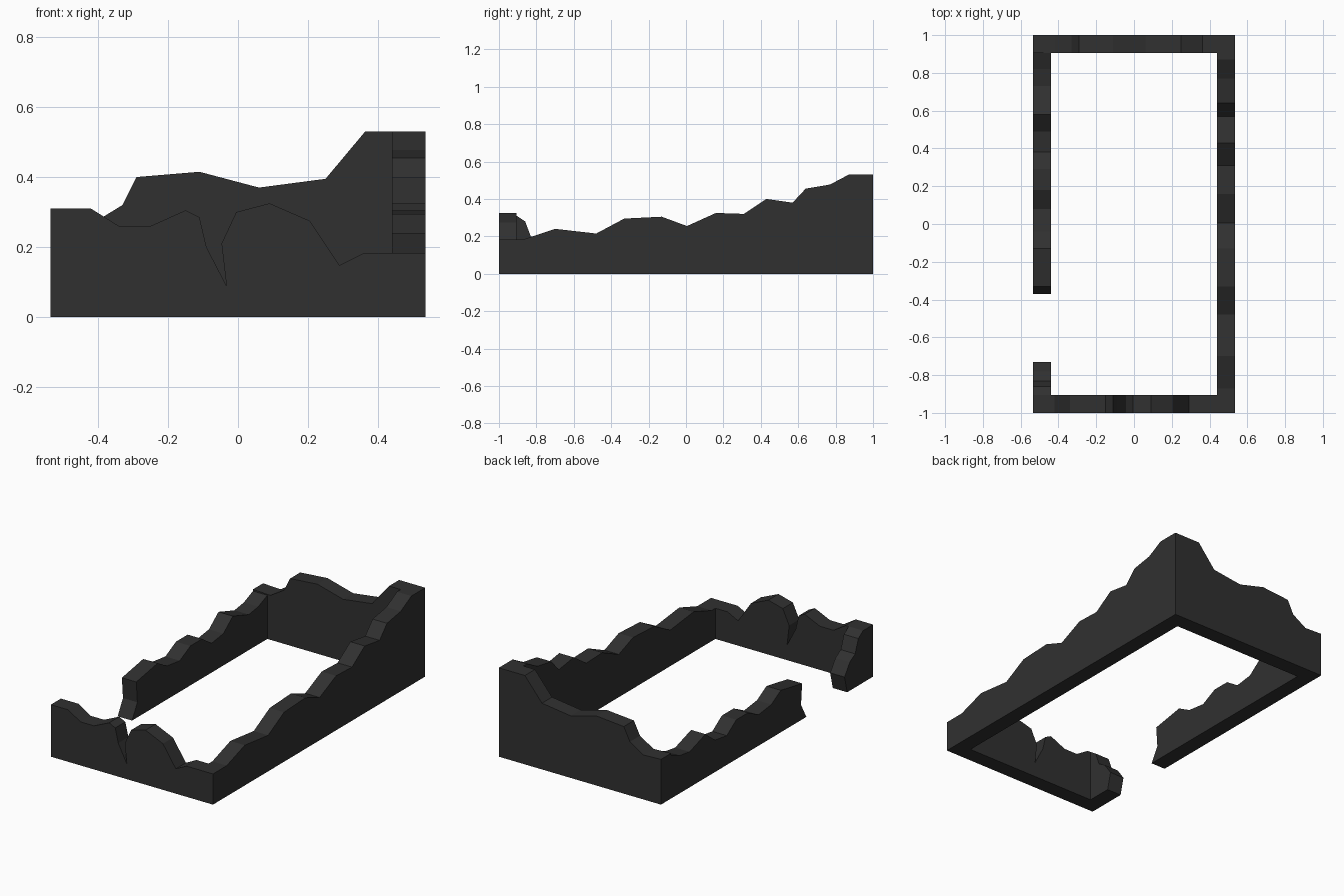
import bpy
import bmesh
from mathutils import Vector

cube = bpy.data.objects.get("Cube")
if cube:
    bpy.data.objects.remove(cube)

# Single dark stone colour
stone = bpy.data.materials.new("dark_stone")
stone.use_nodes = True
COLOUR = (0.03, 0.03, 0.03, 1)
stone.diffuse_color = COLOUR
bsdf = stone.node_tree.nodes["Principled BSDF"]
bsdf.inputs["Base Color"].default_value = COLOUR
bsdf.inputs["Roughness"].default_value = 0.9

HALF_W, HALF_L, THICK = 0.535, 1.0, 0.095
INNER_L = HALF_L - THICK


def wall(name, outline, axis, start):
    """Extrude an upright outline of (distance, height) through the wall thickness."""
    bm = bmesh.new()
    if axis == "x":
        points = [Vector((d, start, h)) for d, h in outline]
        push = Vector((0, THICK, 0))
    else:
        points = [Vector((start, d, h)) for d, h in outline]
        push = Vector((THICK, 0, 0))
    face = bm.faces.new([bm.verts.new(p) for p in points])
    result = bmesh.ops.extrude_face_region(bm, geom=[face], use_keep_orig=True)
    moved = [v for v in result["geom"] if isinstance(v, bmesh.types.BMVert)]
    bmesh.ops.translate(bm, verts=moved, vec=push)
    bmesh.ops.recalc_face_normals(bm, faces=bm.faces)
    mesh = bpy.data.meshes.new(name)
    bm.to_mesh(mesh)
    bm.free()
    mesh.materials.append(stone)
    obj = bpy.data.objects.new(name, mesh)
    bpy.context.collection.objects.link(obj)
    return obj


# Front wall with a deep crack
front_top = [(-HALF_W, .31), (-.42, .31), (-.34, .26), (-.25, .26), (-.15, .305),
             (-.11, .285), (-.09, .2), (-.033, .09), (-.047, .21), (-.005, .3),
             (.09, .325), (.205, .275), (.29, .148), (.36, .183), (HALF_W, .183)]
wall("front_wall", [(-HALF_W, 0), *front_top, (HALF_W, 0)], "x", -HALF_L)

# Back wall rising to the tall corner
back_top = [(-HALF_W, .27), (-.42, .265), (-.33, .32), (-.29, .4), (-.11, .415),
            (.06, .37), (.25, .395), (.363, .53), (HALF_W, .53)]
wall("back_wall", [(-HALF_W, 0), *back_top, (HALF_W, 0)], "x", INNER_L)

# Long unbroken left wall
left_top = [(-INNER_L, .183), (-.87, .183), (-.7, .24), (-.48, .215), (-.33, .295),
            (-.13, .305), (.005, .255), (.16, .325), (.31, .32), (.43, .4),
            (.57, .38), (.64, .455), (.77, .477), (.87, .53), (INNER_L, .53)]
wall("left_wall", [(-INNER_L, 0), *left_top, (INNER_L, 0)], "y", HALF_W - THICK)

# Right wall, broken by a gap near the front
right_top = [(-.37, 0), (-.32, .09), (-.33, .215), (-.13, .25), (-.04, .2), (.08, .185),
             (.18, .235), (.29, .235), (.38, .175), (.49, .19), (.58, .26),
             (.73, .212), (.82, .225), (INNER_L, .26)]
wall("right_wall", [*right_top, (INNER_L, 0)], "y", -HALF_W)

# Short stub on the other side of the gap
stub_top = [(-INNER_L, .31), (-.86, .28), (-.83, .2), (-.78, .17), (-.73, .1), (-.755, 0)]
wall("right_wall_stub", [(-INNER_L, 0), *stub_top], "y", -HALF_W)
